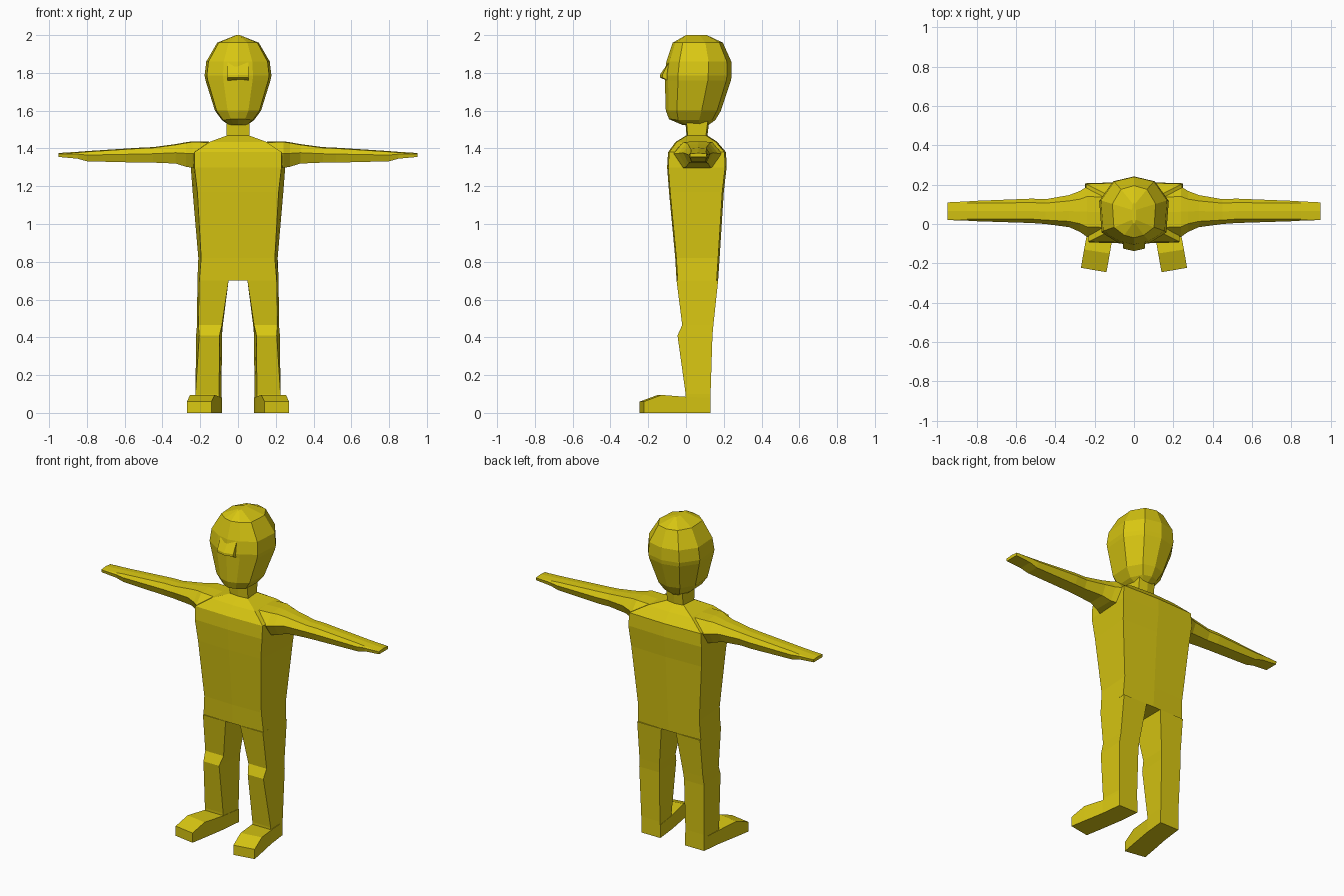
import bpy, bmesh
from mathutils import Vector

if "Cube" in bpy.data.objects:
    bpy.data.objects.remove(bpy.data.objects["Cube"])

yellow = bpy.data.materials.new("mustard yellow")
yellow.use_nodes = True
colour = (0.69, 0.57, 0.006, 1)
yellow.diffuse_color = colour
yellow.node_tree.nodes["Principled BSDF"].inputs["Base Color"].default_value = colour


def loft(name, rings, side=1):
    """Skin a row of equal rings, cap both ends; side -1 mirrors in x."""
    bm = bmesh.new()
    rows = [[bm.verts.new((side * x, y, z)) for x, y, z in ring] for ring in rings]
    for low, high in zip(rows, rows[1:]):
        for i in range(len(low)):
            j = (i + 1) % len(low)
            bm.faces.new((low[i], low[j], high[j], high[i]))
    bm.faces.new(rows[0])
    bm.faces.new(rows[-1])
    bmesh.ops.recalc_face_normals(bm, faces=bm.faces)
    mesh = bpy.data.meshes.new(name)
    bm.to_mesh(mesh)
    bm.free()
    mesh.materials.append(yellow)
    obj = bpy.data.objects.new(name, mesh)
    bpy.context.collection.objects.link(obj)
    return obj


def symmetric(half):
    """Complete a ring whose first and last points lie on x = 0."""
    return half + [(-x, y, z) for x, y, z in half[-2:0:-1]]


# Torso: height, front half width, back half width, front y, back y
def torso_ring(z, wf, wb, yf, yb):
    return symmetric([(0, yf, z), (wf, yf + .006, z), (wb, yb - .008, z), (0, yb, z)])


loft("torso", [torso_ring(*r) for r in (
    (.70, .205, .215, -.05, .17), (.82, .195, .21, -.057, .178),
    (1.17, .215, .24, -.09, .20), (1.30, .23, .25, -.10, .215),
    (1.38, .23, .245, -.095, .212), (1.435, .15, .15, -.055, .165),
    (1.468, .06, .06, .0, .115))])

loft("neck", [torso_ring(*r) for r in (
    (1.44, .062, .055, .005, .11), (1.56, .062, .055, -.005, .125))])


# Head: height, half width, front y, back y, tilt of the front point
def head_ring(z, w, yf, yb, drop=0):
    d = yb - yf
    return symmetric([
        (0, yf, z - drop), (.45 * w, yf + .05 * d, z - drop),
        (.93 * w, yf + .2 * d, z), (w, yf + .65 * d, z),
        (.6 * w, yb - .07 * d, z), (0, yb, z)])


loft("head", [head_ring(*r) for r in (
    (1.525, .05, -.02, .12), (1.55, .085, -.09, .155, -.005),
    (1.60, .122, -.107, .185), (1.76, .172, -.112, .238),
    (1.785, .177, -.114, .242), (1.86, .168, -.104, .24),
    (1.96, .11, -.07, .195), (2.0, .01, .0, .11))])

# Brow: a wedge that overhangs the face
loft("brow", [[(x, -.09, 1.755), (x, -.125 - dy, 1.775), (x, -.125 - dy, 1.79), (x, -.09, 1.86)]
              for x, dy in ((-.055, 0), (0, .013), (.055, 0))])


# Arm: x, front y, back y, bottom z, top z, edge bevel as a share of depth
def arm_ring(x, yf, yb, zb, zt, bevel):
    b = bevel * (yb - yf)
    mid = (zb + zt) / 2
    return [(x, yf, mid + .006), (x, yf + b, zt - .004), (x, (yf + yb) / 2, zt),
            (x, yb - b, zt - .004), (x, yb, mid + .006), (x, yb - b, zb), (x, yf + b, zb)]


arm = [arm_ring(*r) for r in (
    (.14, -.07, .19, 1.30, 1.435, .2), (.24, -.065, .19, 1.297, 1.438, .2),
    (.275, -.04, .168, 1.303, 1.433, .2), (.33, -.016, .147, 1.32, 1.423, .18),
    (.45, .0, .126, 1.325, 1.407, .16), (.52, .005, .129, 1.325, 1.404, .16),
    (.80, .014, .118, 1.332, 1.386, .12), (.85, .017, .115, 1.346, 1.382, .08),
    (.95, .02, .11, 1.355, 1.376, .03))]


# Leg: height, front y, back y, then inner and outer x at front and back
def leg_ring(z, yf, yb, fi, fo, bi, bo):
    return [(fi, yf, z), (fo, yf, z), (bo, yb, z), (bi, yb, z)]


leg = [leg_ring(*r) for r in (
    (.05, .0, .13, .10, .225, .087, .215), (.10, -.002, .13, .10, .225, .087, .215),
    (.41, -.045, .14, .098, .205, .085, .222), (.465, -.02, .145, .085, .21, .08, .217),
    (.70, -.05, .17, .05, .205, .05, .215))]

# Foot: cross-sections from heel to toe, splayed outwards
foot = [[(xi, yi, 0), (xo, yo, 0), (xo, yo, top), (xi, yi, top)]
        for xi, yi, xo, yo, top in (
            (.085, .13, .215, .13, .08), (.098, .0, .23, .0, .085),
            (.123, -.15, .254, -.13, .095), (.14, -.245, .27, -.223, .06))]

for label, side in (("left", 1), ("right", -1)):
    loft(label + "_arm", arm, side)
    loft(label + "_leg", leg, side)
    loft(label + "_foot", foot, side)
